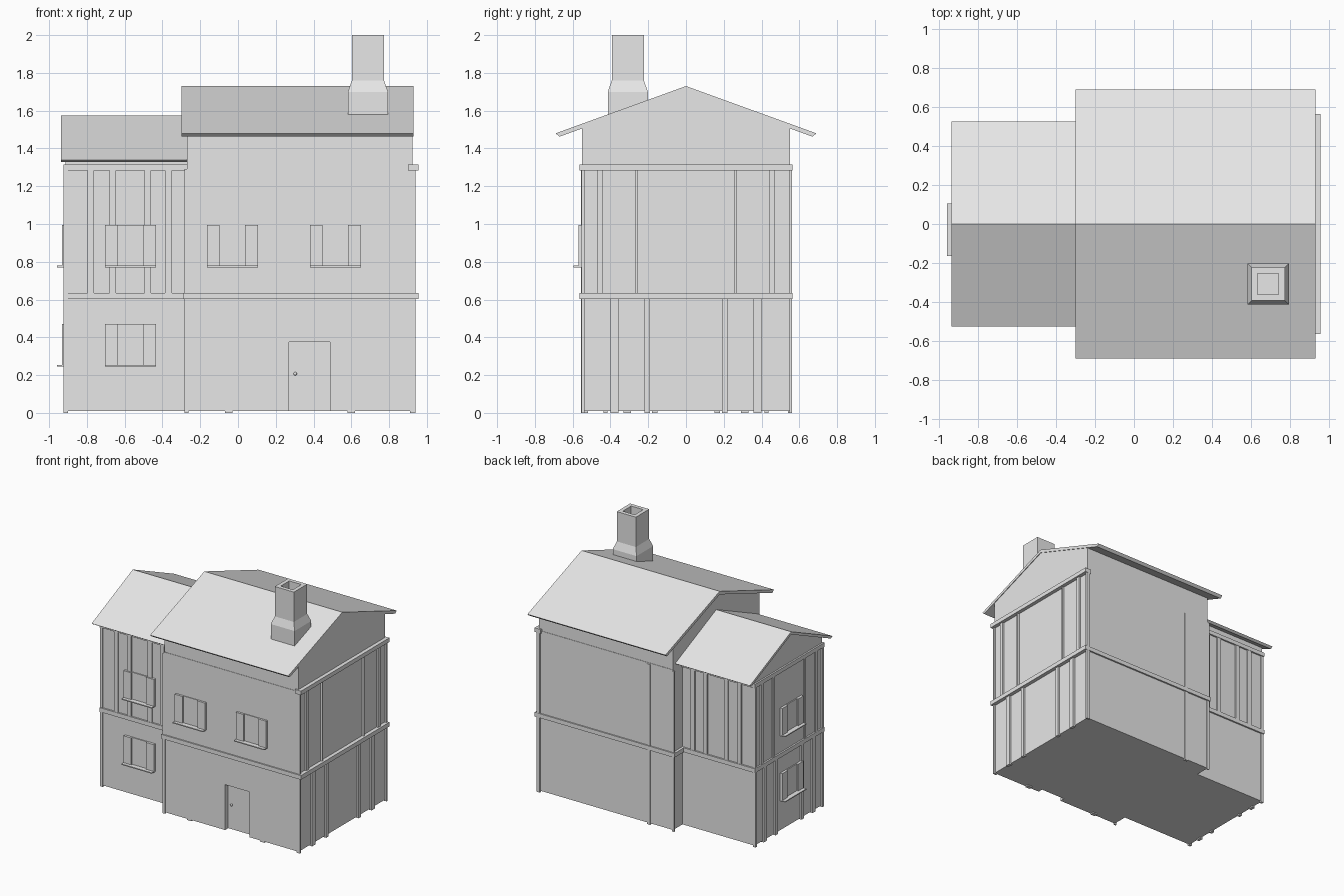
import bpy
import bmesh
from math import radians
from mathutils import Matrix

cube = bpy.data.objects.get("Cube")
if cube:
    bpy.data.objects.remove(cube, do_unlink=True)

plaster = bpy.data.materials.new("light grey")
plaster.use_nodes = True
GREY = (0.8, 0.8, 0.8, 1)
plaster.diffuse_color = GREY
plaster.node_tree.nodes["Principled BSDF"].inputs["Base Color"].default_value = GREY


def finish(name, bm):
    bmesh.ops.recalc_face_normals(bm, faces=bm.faces)
    mesh = bpy.data.meshes.new(name)
    bm.to_mesh(mesh)
    bm.free()
    mesh.materials.append(plaster)
    obj = bpy.data.objects.new(name, mesh)
    bpy.context.collection.objects.link(obj)
    return obj


def box(name, xs, ys, zs):
    bm = bmesh.new()
    size = [b - a for a, b in (xs, ys, zs)]
    mid = [(a + b) / 2 for a, b in (xs, ys, zs)]
    bmesh.ops.create_cube(bm, size=1, matrix=Matrix.Translation(mid) @ Matrix.Diagonal((*size, 1)))
    return finish(name, bm)


def prism(name, profile, x0, x1):
    """Extrude a closed (y, z) outline along x."""
    bm = bmesh.new()
    face = bm.faces.new([bm.verts.new((x0, y, z)) for y, z in profile])
    moved = bmesh.ops.extrude_face_region(bm, geom=[face])["geom"]
    verts = [v for v in moved if isinstance(v, bmesh.types.BMVert)]
    bmesh.ops.translate(bm, verts=verts, vec=(x1 - x0, 0, 0))
    # the starting face is kept by the extrusion as the opposite cap
    return finish(name, bm)


def house_block(name, x0, x1, half, ridge, eave_y, eave_z, roof_x, thick):
    """Gabled walls with a thin pitched roof on top."""
    slope = (ridge - eave_z) / eave_y
    low = ridge - thick
    wall_z = low - slope * half
    body = prism(name + "_walls", [(-half, 0.01), (half, 0.01), (half, wall_z),
                                   (0, low), (-half, wall_z)], x0, x1)
    inner = eave_y - 0.02
    inner_z = low - slope * inner
    prism(name + "_roof", [(-eave_y, eave_z), (0, ridge), (eave_y, eave_z),
                           (inner, inner_z), (0, low), (-inner, inner_z)], *roof_x)
    return body


MAIN_Y, WING_Y = 0.55, 0.43
MAIN_L, MAIN_R, WING_L = -0.27, 0.925, -0.912
LOWER, UPPER = (0, 0.61), (0.62, 1.29)

# Walls and roofs
main = house_block("main", MAIN_L, MAIN_R, MAIN_Y, 1.73, 0.69, 1.48, (-0.30, 0.93), 0.025)
house_block("wing", WING_L, MAIN_L + 0.02, WING_Y, 1.575, 0.525, 1.34, (-0.937, -0.265), 0.022)

# Floor bands
MID, TOP = (0.602, 0.636), (1.283, 1.316)
box("main_floor_band", (-0.29, 0.955), (-0.563, 0.563), MID)
box("wing_floor_band", (-0.925, -0.26), (-WING_Y - 0.013, WING_Y + 0.013), MID)
box("wing_top_band", (-0.925, -0.265), (-WING_Y - 0.013, WING_Y + 0.013), TOP)
box("gable_band", (0.90, 0.955), (-0.563, 0.563), TOP)

# Thin upper wall facings on the long sides of the main block
for side, y in (("front", -MAIN_Y), ("back", MAIN_Y)):
    box(side + "_facing", (MAIN_L, MAIN_R), (y - 0.003, y + 0.003), (0.63, 1.30))
    box(side + "_corner_post", (-0.283, -0.262), (y - 0.005, y + 0.005), (0, 1.29))
    box(side + "_right_corner_post", (0.91, 0.94), (y - 0.003, y + 0.012), (0, 1.29))
box("back_timber", (-0.07, -0.04), (MAIN_Y - 0.01, MAIN_Y + 0.006), (0, 1.29))
for x in (-0.05, 0.60):
    box("front_timber_foot", (x - 0.02, x + 0.02), (-MAIN_Y, -MAIN_Y + 0.03), (0, 0.02))


# Timbers on the two gable ends, mirrored front to back
def end_timbers(name, x, spans, zs):
    for a, b in spans:
        for s in (-1, 1):
            box(name, (x - 0.012, x + 0.012), sorted((s * a, s * b)), zs)


end_timbers("right_lower_timber", 0.928, [(0.19, 0.22), (0.357, 0.40)], LOWER)
end_timbers("right_upper_timber", 0.928, [(0.258, 0.27), (0.44, 0.47)], UPPER)
end_timbers("left_lower_timber", WING_L, [(0.15, 0.18), (0.29, 0.33)], LOWER)
end_timbers("left_upper_timber", WING_L, [(0.19, 0.21), (0.33, 0.36)], UPPER)
end_timbers("left_corner_post", WING_L, [(0.415, 0.436)], (0, 1.29))

# Timbers on the long sides of the wing
for y in (-WING_Y, WING_Y):
    for x in (-0.78, -0.663, -0.478, -0.368):
        box("wing_timber", (x - 0.018, x + 0.018), (y - 0.01, y + 0.01), UPPER)


# Windows: recessed pane, two shutters and a thin sill
def window(u, z, wall, facing_left=False):
    def part(name, a, b, depth, z0, z1):
        span, out = (u + a, u + b), (wall - depth, wall + 0.005)
        xs, ys = (out, span) if facing_left else (span, out)
        box(name, xs, ys, (z + z0, z + z1))
    part("window_pane", -0.07, 0.07, 0.008, 0, 0.22)
    for s in (-1, 1):
        a, b = sorted((s * 0.067, s * 0.135))
        part("window_shutter", a, b, 0.02, 0, 0.22)
    part("window_sill", -0.135, 0.135, 0.046, -0.004, 0.004)


for x in (-0.03, 0.515):
    window(x, 0.775, -MAIN_Y)
for z in (0.25, 0.775):
    window(-0.57, z, -WING_Y)
    window(-0.03, z, WING_L, facing_left=True)

# Recessed door with a round knob
cutter = box("door_cutter", (0.27, 0.487), (-0.60, -0.50), (-0.05, 0.375))
cutter.hide_render = True
cutter.hide_viewport = True
cutter.display_type = 'WIRE'
cut = main.modifiers.new("door_opening", 'BOOLEAN')
cut.operation = 'DIFFERENCE'
cut.solver = 'EXACT'
cut.object = cutter
box("door", (0.27, 0.487), (-0.51, -0.495), (0.01, 0.375))
bm = bmesh.new()
bmesh.ops.create_uvsphere(bm, u_segments=12, v_segments=8, radius=0.009,
                          matrix=Matrix.Translation((0.303, -0.517, 0.207)))
knob = finish("door_knob", bm)
for poly in knob.data.polygons:
    poly.use_smooth = True

# Chimney: flared base, square shaft and open flue, as stacked square rings
bm = bmesh.new()
rings = []
for half, z in ((0.106, 1.52), (0.106, 1.70), (0.085, 1.76), (0.085, 2.0), (0.054, 2.0), (0.054, 1.80)):
    rings.append([bm.verts.new((0.688 + sx * half, -0.308 + sy * half, z))
                  for sx, sy in ((-1, -1), (1, -1), (1, 1), (-1, 1))])
for lo, hi in zip(rings, rings[1:]):
    for i in range(4):
        j = (i + 1) % 4
        bm.faces.new((lo[i], lo[j], hi[j], hi[i]))
bm.faces.new(rings[0])
bm.faces.new(rings[-1])
finish("chimney", bm)
